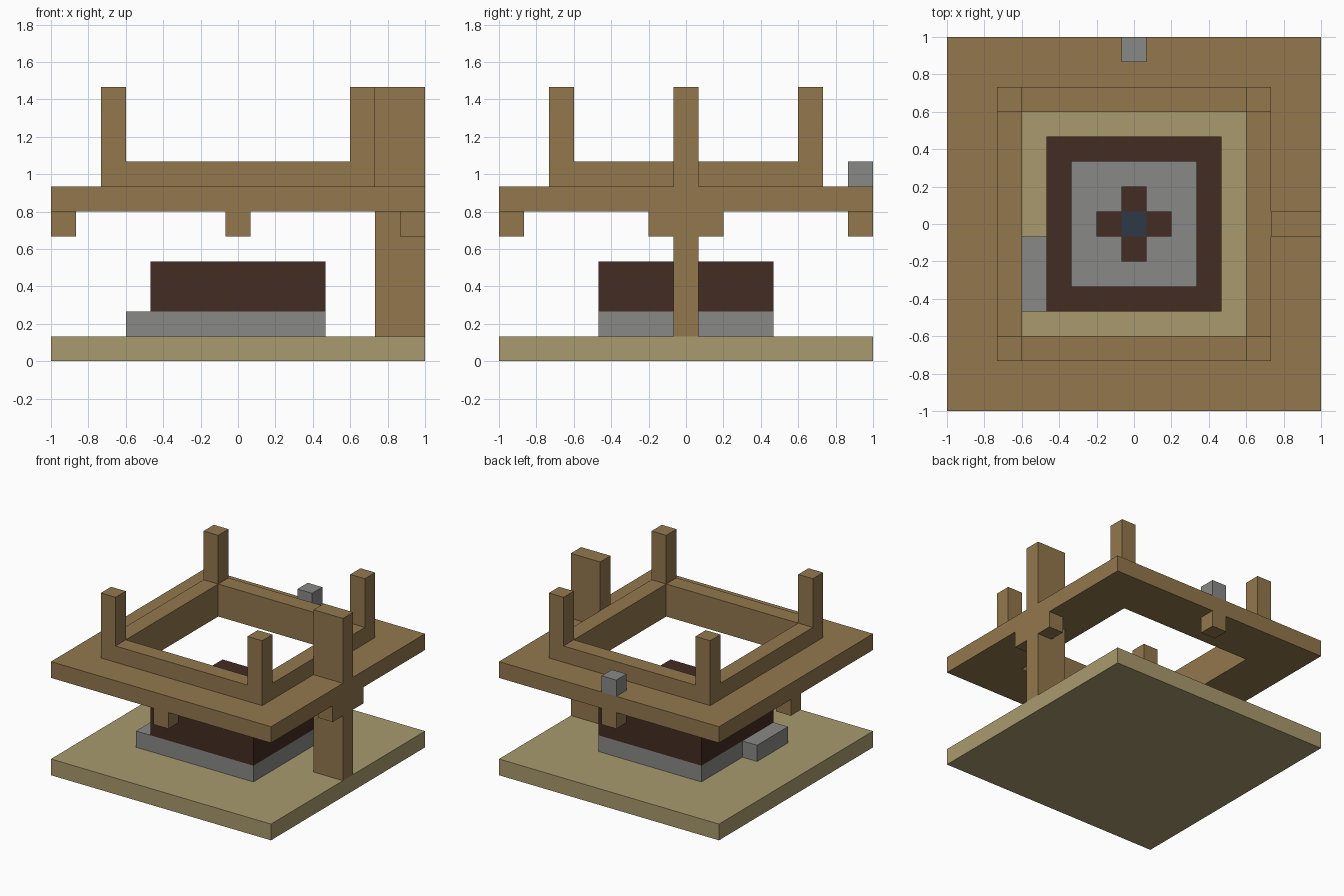
import bpy
import bmesh

U = 2 / 15  # one block

cube = bpy.data.objects.get("Cube")
if cube:
    bpy.data.objects.remove(cube, do_unlink=True)


def material(name, hex_code):
    srgb = [int(hex_code[i:i + 2], 16) / 255 for i in (0, 2, 4)]
    colour = [c / 12.92 if c <= 0.04045 else ((c + 0.055) / 1.055) ** 2.4 for c in srgb] + [1]
    mat = bpy.data.materials.new(name)
    mat.use_nodes = True
    mat.diffuse_color = colour
    mat.node_tree.nodes["Principled BSDF"].inputs["Base Color"].default_value = colour
    return mat


wood = material("oak wood", "93774D")
sand = material("pale sand", "A99B6D")
stone = material("grey stone", "898987")
dark = material("dark wood", "432C23")
blue = material("deep blue", "2E3947")


def finish(name, bm, mat):
    bmesh.ops.recalc_face_normals(bm, faces=bm.faces)
    mesh = bpy.data.meshes.new(name)
    bm.to_mesh(mesh)
    bm.free()
    mesh.materials.append(mat)
    obj = bpy.data.objects.new(name, mesh)
    bpy.context.collection.objects.link(obj)
    return obj


def box(name, mat, x, y, z):
    """Box from (low, high) block ranges on each axis."""
    bm = bmesh.new()
    bmesh.ops.create_cube(bm, size=1)
    for v in bm.verts:
        v.co = [U * (r[0] if c < 0 else r[1]) for c, r in zip(v.co, (x, y, z))]
    return finish(name, bm, mat)


def ring(name, mat, outer, inner, z0, z1):
    """Square frame swept from a rectangular section."""
    bm = bmesh.new()
    corners = [(-1, -1), (1, -1), (1, 1), (-1, 1)]
    section = [(outer, z0), (outer, z1), (inner, z1), (inner, z0)]
    loops = [[bm.verts.new((r * x * U, r * y * U, z * U)) for x, y in corners]
             for r, z in section]
    for i in range(4):
        a, b = loops[i], loops[(i + 1) % 4]
        for j in range(4):
            k = (j + 1) % 4
            bm.faces.new((a[j], a[k], b[k], b[j]))
    return finish(name, bm, mat)


MID = (-0.5, 0.5)

# Ground and stone plinth with its side step
box("ground_slab", sand, (-7.5, 7.5), (-7.5, 7.5), (0, 1))
box("stone_plinth", stone, (-3.5, 3.5), (-3.5, 3.5), (1, 2))
box("stone_step", stone, (-4.5, -3.5), (-3.5, -0.5), (1, 2))

# Dark pit wall with a cross around a blue core
ring("pit_wall", dark, 3.5, 2.5, 2, 4)
box("pit_core", blue, MID, MID, (2, 3))
for s, side in ((-1, "low"), (1, "high")):
    arm = sorted((0.5 * s, 1.5 * s))
    box("cross_arm_x_" + side, dark, arm, MID, (2, 3))
    box("cross_arm_y_" + side, dark, MID, arm, (2, 3))

# Raised deck, its parapet and corner posts
ring("deck", wood, 7.5, 4.5, 6, 7)
ring("parapet", wood, 5.5, 4.5, 7, 8)
for sx in (-1, 1):
    for sy in (-1, 1):
        box("corner_post", wood, sorted((4.5 * sx, 5.5 * sx)),
            sorted((4.5 * sy, 5.5 * sy)), (8, 11))

# Main post carrying the deck, flanked by brackets
box("main_post_lower", wood, (5.5, 7.5), MID, (1, 6))
box("main_post_upper", wood, (5.5, 7.5), MID, (7, 11))
for s in (-1, 1):
    box("post_bracket", wood, (6.5, 7.5), sorted((0.5 * s, 1.5 * s)), (5, 6))
    box("edge_bracket", wood, MID, sorted((6.5 * s, 7.5 * s)), (5, 6))
box("left_edge_bracket", wood, (-7.5, -6.5), MID, (5, 6))

# Stone block on the back edge
box("back_stone", stone, MID, (6.5, 7.5), (7, 8))
